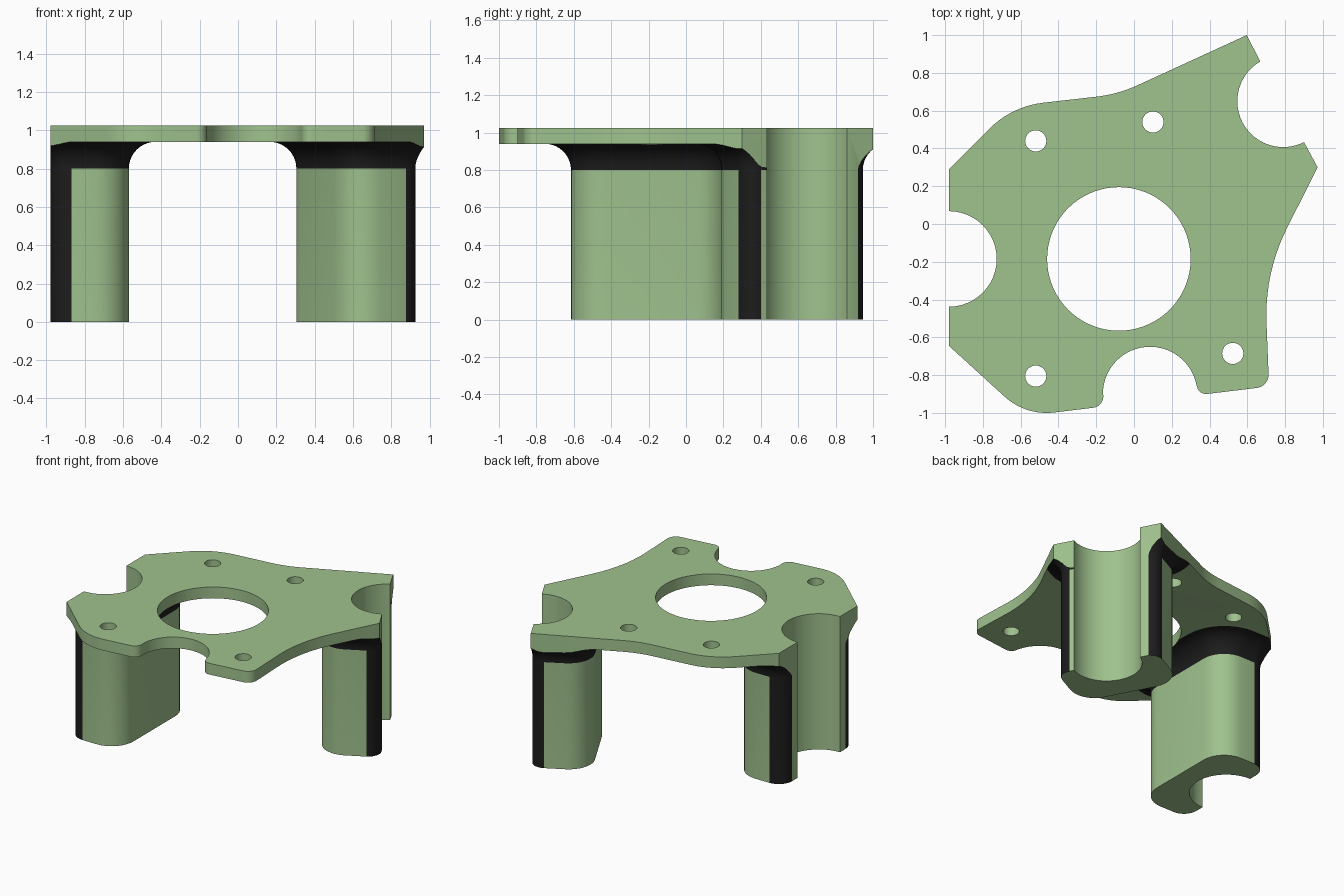
import bpy, bmesh, math
from mathutils import Vector

if "Cube" in bpy.data.objects:
    bpy.data.objects.remove(bpy.data.objects["Cube"])

TOP, UNDER, FILLET = 1.025, 0.94, 0.14


def material(name, rgb):
    m = bpy.data.materials.new(name)
    m.diffuse_color = (*rgb, 1)
    m.use_nodes = True
    m.node_tree.nodes["Principled BSDF"].inputs["Base Color"].default_value = m.diffuse_color
    return m


MATS = [material("sage_green", (0.35, 0.54, 0.27)), material("near_black", (0.012, 0.012, 0.012))]


def arc(cx, cy, r, a0, a1, n=24):
    return [(cx + r * math.cos(math.radians(a0 + (a1 - a0) * i / n)),
             cy + r * math.sin(math.radians(a0 + (a1 - a0) * i / n))) for i in range(n + 1)]


def round_corners(corners, n=10):
    """Round each (x, y, radius) corner of a closed polygon; radius 0 stays sharp."""
    out = []
    for i, (x, y, r) in enumerate(corners):
        p = Vector((x, y))
        if r == 0:
            out.append(p)
            continue
        a = (Vector(corners[i - 1][:2]) - p).normalized()
        b = (Vector(corners[(i + 1) % len(corners)][:2]) - p).normalized()
        half = a.angle(b) / 2
        c = p + (a + b).normalized() * r / math.sin(half)
        t = r / math.tan(half)
        s, e = p + a * t - c, p + b * t - c
        for k in range(n + 1):
            f = k / n
            out.append(c + s.lerp(e, f).normalized() * r)
    return out


def loft(name, rings, dark=lambda ring, seg: False):
    """Solid skinned through rings of 3D points."""
    bm = bmesh.new()
    loops = [[bm.verts.new(p) for p in ring] for ring in rings]
    n = len(loops[0])
    for j in range(len(loops) - 1):
        for i in range(n):
            k = (i + 1) % n
            f = bm.faces.new((loops[j][i], loops[j][k], loops[j + 1][k], loops[j + 1][i]))
            f.material_index = int(dark(j, i))
    bm.faces.new(loops[0][::-1])
    bm.faces.new(loops[-1])
    bmesh.ops.recalc_face_normals(bm, faces=bm.faces)
    me = bpy.data.meshes.new(name)
    bm.to_mesh(me)
    bm.free()
    for m in MATS:
        me.materials.append(m)
    ob = bpy.data.objects.new(name, me)
    bpy.context.collection.objects.link(ob)
    return ob


def prism(name, pts, z0, z1):
    return loft(name, [[(p[0], p[1], z) for p in pts] for z in (z0, z1)])


def combine(target, tool, operation):
    mod = target.modifiers.new("combine", 'BOOLEAN')
    mod.object, mod.operation, mod.solver = tool, operation, 'EXACT'
    bpy.context.view_layer.objects.active = target
    bpy.ops.object.modifier_apply(modifier=mod.name)
    bpy.data.objects.remove(tool)


def sharp(points):
    return [(x, y, 0) for x, y in points]


def leg(name, mx, my, angle, half, depth, r_out):
    """Rounded block standing against the plate edge, flaring into the plate."""
    inward = Vector((math.cos(angle), math.sin(angle)))
    along = Vector((-inward.y, inward.x))
    r_in, n = 0.18, 8
    blocks = [(r_out, half - r_out, r_out, 180), (r_out, r_out - half, r_out, 270),
              (depth - r_in, r_in - half, r_in, 0), (depth - r_in, half - r_in, r_in, 90)]
    steps = 10
    levels = [(0, 0)]
    for i in range(steps + 1):
        a = math.pi / 2 * i / steps
        levels.append((UNDER - FILLET + FILLET * math.sin(a), FILLET * (1 - math.cos(a))))
    levels.append((UNDER + 0.04, FILLET))
    rings = []
    for z, off in levels:
        ring = []
        for cu, cv, r, a0 in blocks:
            start = a0 - 90 if a0 in (0, 90) else a0
            start = {180: 90, 270: 180, 0: 270, 90: 0}[a0]
            for u, v in arc(cu, cv, r + off, start, start + 90, n):
                p = Vector((mx, my)) + inward * u + along * v
                ring.append((p.x, p.y, z))
        rings.append(ring)
    # outer corner rounds and the flare are dark
    return loft(name, rings, lambda j, i: j > 0 or i < n or n < i <= 2 * n)


# plate outline with the three edge notches
outline = round_corners(
    [(-0.98, 0.29, 0), (-0.647, 0.623, 0.48), (-0.085, 0.687, 0.7), (0.597, 1.0, 0)]
    + sharp(arc(0.79, 0.65, 0.243, 120, 297))
    + [(0.972, 0.30, 0), (0.691, -0.258, 1.02), (0.715, -0.86, 0.07), (0.345, -0.905, 0.05)]
    + sharp(arc(0.085, -0.90, 0.25, 15, 175))
    + [(-0.16, -0.966, 0.06), (-0.573, -1.016, 0.33), (-0.98, -0.645, 0)]
    + sharp(arc(-0.98, -0.185, 0.253, -90, 90)))
footprint = prism("footprint", outline, -0.5, TOP + 0.5)

# centre bore and four screw holes
for x, y, r, n in [(-0.08, -0.185, 0.38, 72), (-0.52, 0.44, 0.056, 32), (0.10, 0.54, 0.056, 32),
                   (0.523, -0.685, 0.056, 32), (-0.52, -0.805, 0.056, 32)]:
    hole = prism("hole", arc(x, y, r, 0, 360, n)[:-1], -1, TOP + 1)
    combine(footprint, hole, 'DIFFERENCE')

# slab plus two flared legs, trimmed to the footprint
bracket = prism("motor_bracket", [(-2, -2), (2, -2), (2, 2), (-2, 2)], UNDER, TOP)
combine(bracket, leg("left_leg", -0.98, -0.185, 0, 0.43, 0.41, 0.11), 'UNION')
combine(bracket, leg("right_leg", 0.785, 0.65, math.radians(207.8), 0.37, 0.42, 0.09), 'UNION')
combine(bracket, footprint, 'INTERSECT')

bpy.ops.object.select_all(action='DESELECT')
bracket.select_set(True)
bpy.context.view_layer.objects.active = bracket
bpy.ops.object.shade_smooth_by_angle(angle=math.radians(25))
